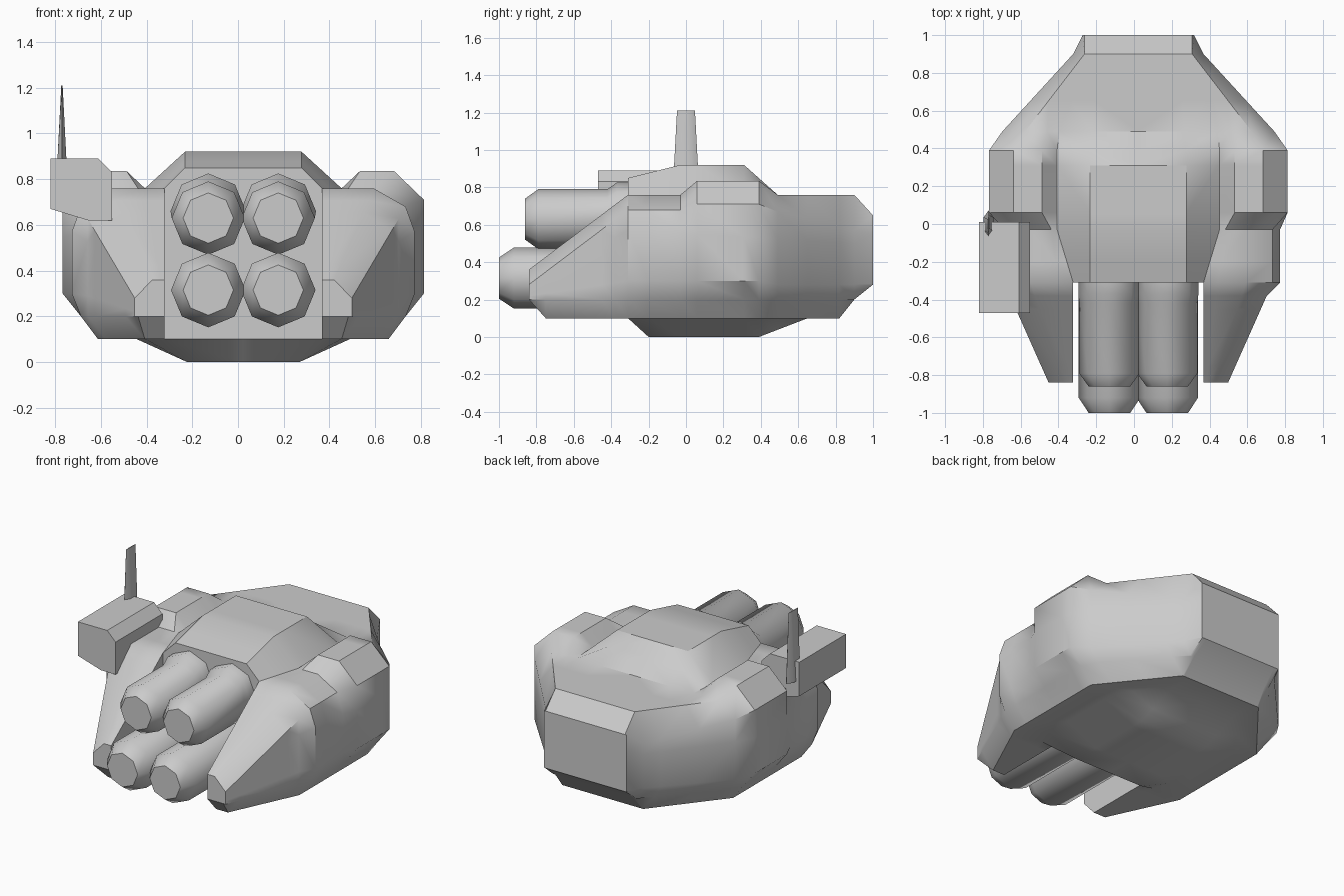
import bpy, bmesh, math

if "Cube" in bpy.data.objects:
    bpy.data.objects.remove(bpy.data.objects["Cube"])

CX = 0.023  # hull symmetry plane


def rail(y, keys):
    """Piecewise-linear value along y."""
    if y <= keys[0][0]:
        return keys[0][1]
    for (a, u), (b, v) in zip(keys, keys[1:]):
        if y <= b:
            return u + (v - u) * (y - a) / (b - a)
    return keys[-1][1]


def finish(bm, name, angle=35):
    bmesh.ops.remove_doubles(bm, verts=bm.verts, dist=0.0005)
    bmesh.ops.recalc_face_normals(bm, faces=bm.faces)
    me = bpy.data.meshes.new(name)
    bm.to_mesh(me)
    bm.free()
    ob = bpy.data.objects.new(name, me)
    bpy.context.collection.objects.link(ob)
    bpy.ops.object.select_all(action='DESELECT')
    ob.select_set(True)
    bpy.context.view_layer.objects.active = ob
    bpy.ops.object.shade_smooth_by_angle(angle=math.radians(angle))
    return ob


def loft(rings, name, angle=35):
    """Skin closed rings and cap both ends."""
    bm = bmesh.new()
    vs = [[bm.verts.new(p) for p in r] for r in rings]
    n = len(rings[0])
    for a, b in zip(vs, vs[1:]):
        for i in range(n):
            j = (i + 1) % n
            bm.faces.new((a[i], a[j], b[j], b[i]))
    bm.faces.new(vs[0])
    bm.faces.new(vs[-1])
    return finish(bm, name, angle)


# Hull rails, from roof centre round to belly centre
roof_z = [(-.31, .85), (-.03, .92), (.31, .92), (.49, .76), (.9, .76), (1, .65)]
deck_z = [(-.84, .36), (-.31, .76), (.9, .76), (1, .65)]
bulge_z = [(-.84, .36), (-.31, .76), (-.03, .76), (.06, .835), (.39, .835),
           (.49, .76), (.9, .76), (1, .65)]
shoulder_z = [(-.84, .28), (-.31, .68), (-.03, .68), (.06, .71), (.39, .71),
              (.49, .67), (.9, .57), (1, .65)]
side_z = [(-.84, .26), (-.31, .57), (.9, .5), (1, .55)]
skirt_z = [(-.84, .22), (-.31, .30), (.39, .30), (.49, .28), (1, .28)]
chine_z = [(.9, .2), (1, .28)]
pan_z = [(-.84, .2), (-.75, .1), (.82, .1), (.9, .2), (1, .28)]
belly_z = [(-.84, .2), (-.75, .1), (-.31, .1), (-.2, 0), (.39, 0), (.65, .1),
           (.82, .1), (.9, .2), (1, .28)]

roof_x = [(.31, .255), (.9, .22), (1, .25)]
valley_x = [(-.31, .345), (-.03, .43), (.39, .43), (.49, .42), (.9, .25), (1, .26)]
bulge_in_x = [(-.84, .36), (-.31, .42), (-.03, .46), (.06, .51), (.39, .51),
              (.49, .48), (.9, .27), (1, .27)]
bulge_out_x = [(-.84, .397), (-.31, .57), (-.03, .57), (.06, .66), (.39, .66),
               (.49, .60), (.9, .285), (1, .285)]
shoulder_x = [(-.84, .475), (-.38, .68), (-.31, .71), (-.03, .71), (.06, .79),
              (.39, .79), (.49, .72), (.9, .345), (1, .295)]
side_x = [(-.84, .475), (-.38, .68), (-.31, .75), (-.03, .75), (.06, .79),
          (.39, .79), (.49, .72), (.9, .345), (1, .295)]
chine_x = [(-.84, .475), (-.31, .71), (.39, .71), (.49, .66), (.9, .30), (1, .29)]
pan_x = [(-.84, .46), (-.75, .43), (-.31, .635), (.39, .635), (.82, .29), (1, .28)]
ring_x = [(-.84, .40), (-.45, .38), (-.2, .465), (.39, .465), (.65, .30), (1, .26)]
belly_x = [(-.31, .345), (-.2, .245)]
zero = [(0, 0)]

RAILS = [(zero, roof_z), (roof_x, roof_z), (valley_x, deck_z),
         (bulge_in_x, bulge_z), (bulge_out_x, bulge_z),
         (shoulder_x, shoulder_z), (side_x, side_z), (side_x, skirt_z),
         (chine_x, chine_z), (pan_x, pan_z), (ring_x, pan_z),
         (belly_x, belly_z), (zero, belly_z)]
STATIONS = [-.84, -.75, -.45, -.38, -.31, -.2, -.03, .06, .31, .39, .49, .65, .82, .9, 1]
SLOT = 4     # station index where the front slot ends
LAST = len(RAILS) - 1

# Hull: body plus two front prongs, half built then mirrored
bm = bmesh.new()
grid = [[bm.verts.new((rail(y, rx), y, rail(y, rz))) for rx, rz in RAILS] for y in STATIONS]
for s in range(len(STATIONS) - 1):
    a, b = grid[s], grid[s + 1]
    lo, hi = (2, LAST - 1) if s < SLOT else (0, LAST)
    for i in range(lo, hi):
        bm.faces.new((a[i], a[i + 1], b[i + 1], b[i]))
    if s < SLOT:  # inner wall of the prong
        bm.faces.new((a[hi], a[lo], b[lo], b[hi]))
bm.faces.new(grid[0][2:LAST])
bm.faces.new(grid[-1])
w = grid[SLOT]
bm.faces.new((w[0], w[1], w[2], w[LAST - 1], w[LAST]))
bmesh.ops.delete(bm, geom=[v for v in bm.verts if not v.link_faces], context='VERTS')
bmesh.ops.mirror(bm, geom=bm.verts[:] + bm.edges[:] + bm.faces[:], merge_dist=0.0005, axis='X')
finish(bm, "hull", 38).location.x = CX


# Four octagonal barrels in the slot
def barrel(name, x, rings):
    loft([[(x + r * math.sin(k * math.pi / 4), y, z + r * math.cos(k * math.pi / 4))
           for k in range(8)] for y, z, r in rings], name, 50)


for side, sx in (("left", -1), ("right", 1)):
    x = CX + sx * .153
    barrel(f"upper_barrel_{side}", x, [(-.26, .66, .165), (-.37, .66, .165), (-.42, .63, .16),
                                       (-.79, .63, .16), (-.86, .63, .11)])
    barrel(f"lower_barrel_{side}", x, [(-.26, .315, .163), (-.92, .315, .163), (-1, .315, .11)])

# Side box with chamfered corner
box = [(-.82, .89), (-.61, .89), (-.55, .83), (-.55, .62), (-.655, .62), (-.82, .67)]
loft([[(x, y, z) for x, z in box] for y in (-.47, .01)], "side_box")

# Tapered blade antenna
blade = [(-1, -.5), (0, -1), (1, -.5), (1, .5), (0, 1), (-1, .5)]
loft([[(-.77 + u * hx, v * hy, z) for u, v in blade]
      for z, hx, hy in ((.76, .026, .072), (1.21, .003, .048))], "antenna")
